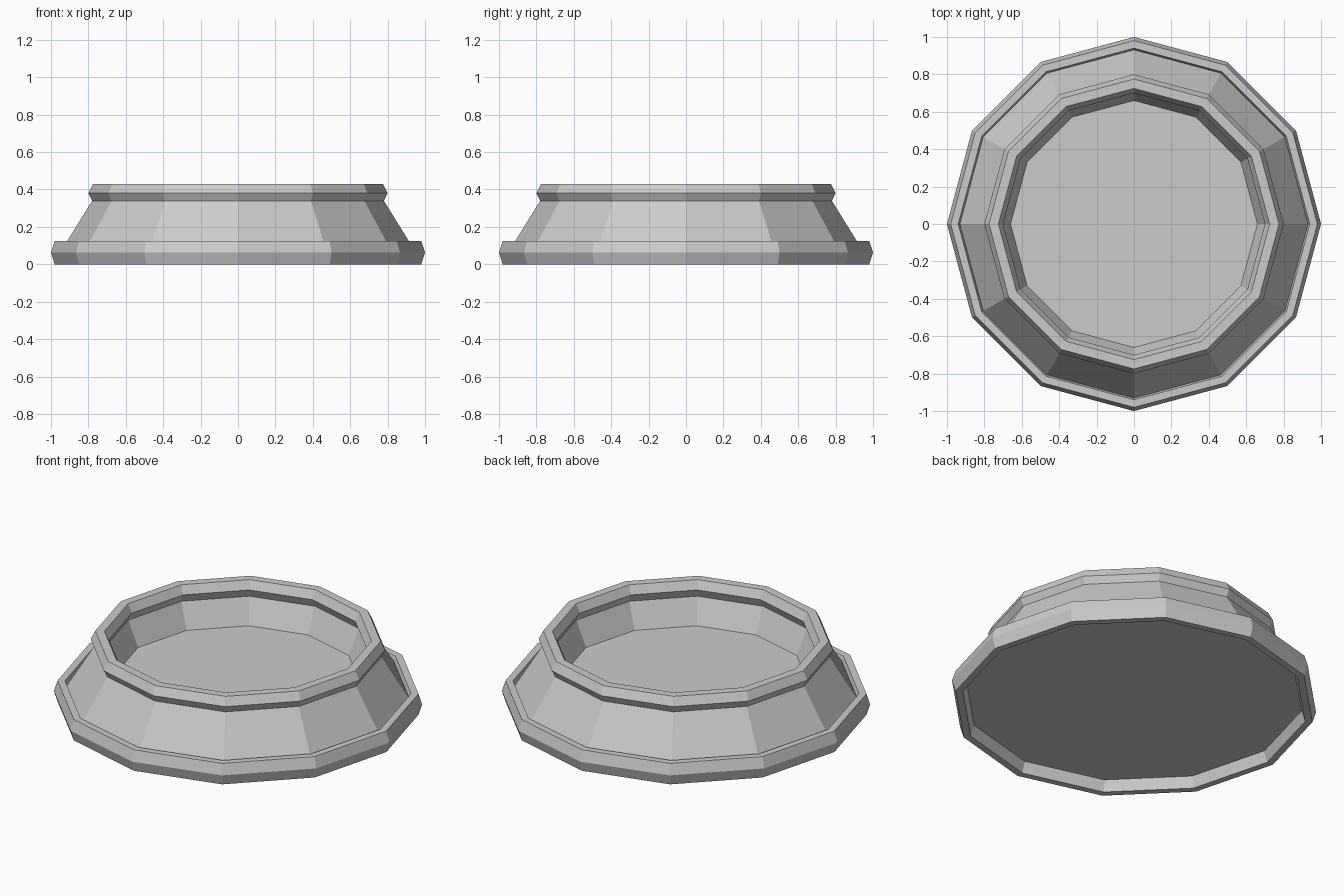
import bpy
import bmesh
from math import cos, sin, tau

SIDES = 12

cube = bpy.data.objects.get("Cube")
if cube:
    bpy.data.objects.remove(cube, do_unlink=True)

grey = bpy.data.materials.new("stone_grey")
grey.use_nodes = True
colour = (0.6, 0.6, 0.6, 1)
grey.diffuse_color = colour
grey.node_tree.nodes["Principled BSDF"].inputs["Base Color"].default_value = colour


def lathe(name, profile, closed):
    """Turn a (radius, height) profile into a faceted solid; open ends are capped."""
    bm = bmesh.new()
    rings = [[bm.verts.new((r * cos(tau * i / SIDES), r * sin(tau * i / SIDES), z))
              for i in range(SIDES)] for r, z in profile]
    pairs = list(zip(rings, rings[1:]))
    if closed:
        pairs.append((rings[-1], rings[0]))
    else:
        bm.faces.new(rings[0])
        bm.faces.new(rings[-1])
    for a, b in pairs:
        for i in range(SIDES):
            j = (i + 1) % SIDES
            bm.faces.new((a[i], a[j], b[j], b[i]))
    bmesh.ops.recalc_face_normals(bm, faces=bm.faces)
    mesh = bpy.data.meshes.new(name)
    bm.to_mesh(mesh)
    bm.free()
    mesh.materials.append(grey)
    obj = bpy.data.objects.new(name, mesh)
    bpy.context.collection.objects.link(obj)
    return obj


def moulding(name, inner, outer, low, high):
    """Ring with a six-sided cross-section."""
    mid = (low + high) / 2
    cut = (outer - inner) / 4
    lathe(name, [(outer, mid), (outer - cut, high), (inner + cut, high),
                 (inner, mid), (inner + cut, low), (outer - cut, low)], True)


# Rounded rings around the foot and the rim
moulding("base_ring", 0.92, 1.0, 0.0, 0.125)
moulding("rim_ring", 0.70, 0.80, 0.33, 0.43)

# Flared body with a shallow basin and a recessed underside
lathe("basin_body", [(0.95, 0.065), (0.755, 0.38), (0.745, 0.38), (0.66, 0.185)], False)
